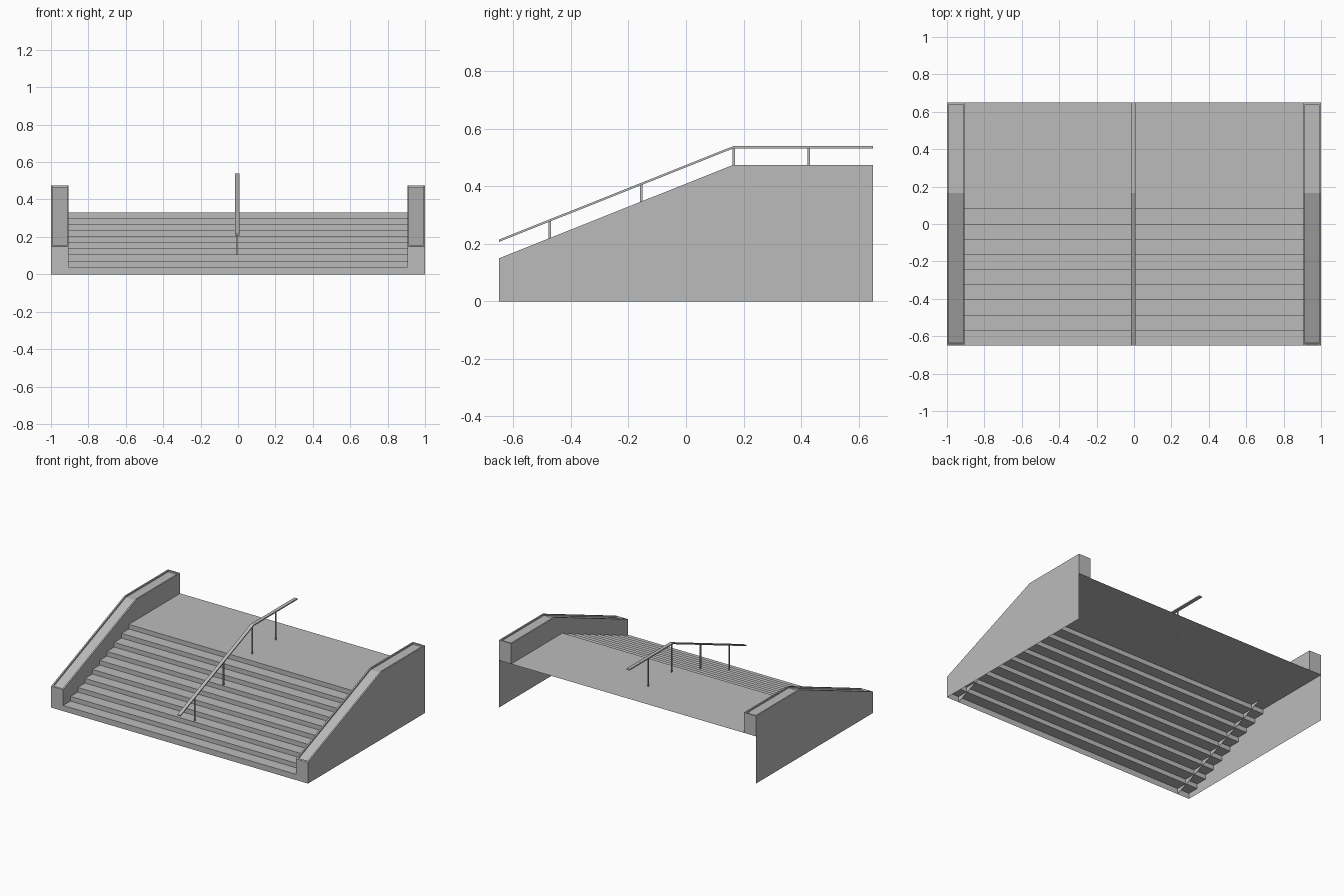
import bpy, bmesh

cube = bpy.data.objects.get("Cube")
if cube:
    bpy.data.objects.remove(cube, do_unlink=True)

# Single concrete grey
grey = bpy.data.materials.new("concrete_grey")
grey.use_nodes = True
colour = (0.5, 0.5, 0.5, 1)
grey.diffuse_color = colour
grey.node_tree.nodes["Principled BSDF"].inputs["Base Color"].default_value = colour

FRONT, BACK, CREST = -0.65, 0.65, 0.165
STEPS, RUN, FIRST, RISE = 10, 0.081, 0.04, 0.0324
DECK = FIRST + RISE * (STEPS - 1)
WALL_LOW, WALL_TOP, WALL_IN = 0.15, 0.475, 0.905
RAIL_X, RAIL_GAP, RAIL_THICK = -0.004, 0.057, 0.008


def finish(name, bm):
    mesh = bpy.data.meshes.new(name)
    bm.to_mesh(mesh)
    bm.free()
    mesh.materials.append(grey)
    obj = bpy.data.objects.new(name, mesh)
    bpy.context.collection.objects.link(obj)
    return obj


def add_face(bm, points):
    return bm.faces.new([bm.verts.new(p) for p in points])


def sheet(bm, path, x0, x1):
    """Sweep a (y, z) path sideways into a strip of quads."""
    return [add_face(bm, [(x0, *a), (x1, *a), (x1, *b), (x0, *b)])
            for a, b in zip(path, path[1:])]


def wall_height(y):
    t = min(1, (y - FRONT) / (CREST - FRONT))
    return WALL_LOW + (WALL_TOP - WALL_LOW) * t


def tread_height(y):
    return FIRST + RISE * min(STEPS - 1, int((y - FRONT) / RUN))


# Stairs and upper landing, one open folded sheet
path = [(FRONT, 0)]
for i in range(STEPS):
    y = FRONT + RUN * i
    z = FIRST + RISE * i
    path += [(y, z), (y + RUN if i < STEPS - 1 else BACK, z)]
bm = bmesh.new()
sheet(bm, path, -1, 1)
bmesh.ops.remove_doubles(bm, verts=bm.verts, dist=0.0001)
finish("stairs_and_landing", bm)

# Side walls: open underneath, with a recessed cap inside a narrow rim
bm = bmesh.new()
crown = [(FRONT, WALL_LOW), (CREST, WALL_TOP), (BACK, WALL_TOP)]
outer = [(FRONT, 0), (BACK, 0)] + crown[::-1]
inner = [(FRONT, 0), (CREST, DECK), (BACK, DECK)] + crown[::-1]
add_face(bm, [(1, *p) for p in outer])
add_face(bm, [(WALL_IN, *p) for p in inner[::-1]])
sheet(bm, [(FRONT, 0), crown[0]], WALL_IN, 1)
sheet(bm, [crown[2], (BACK, DECK)], WALL_IN, 1)
caps = sheet(bm, crown, WALL_IN, 1)
bmesh.ops.remove_doubles(bm, verts=bm.verts, dist=0.0001)
bmesh.ops.inset_region(bm, faces=caps, thickness=0.01, use_even_offset=True)
bmesh.ops.inset_region(bm, faces=caps, thickness=0.0003, depth=-0.01,
                       use_even_offset=True)
walls = finish("side_walls", bm)
walls.modifiers.new("mirror", "MIRROR").use_axis = (True, False, False)

# Handrail: a flat bar following the wall tops
bm = bmesh.new()
low = [(y, wall_height(y) + RAIL_GAP) for y in (FRONT, CREST, BACK)]
high = [(y, z + RAIL_THICK) for y, z in low]
loop = low[::-1] + high
x0, x1 = RAIL_X - 0.012, RAIL_X + 0.012
sheet(bm, loop + loop[:1], x0, x1)
for x in (x0, x1):
    for i in range(2):
        add_face(bm, [(x, *p) for p in (low[i], low[i + 1], high[i + 1], high[i])])
bmesh.ops.remove_doubles(bm, verts=bm.verts, dist=0.0001)
bmesh.ops.recalc_face_normals(bm, faces=bm.faces)
finish("handrail", bm)

# Handrail posts
for n, y in enumerate((-0.474, -0.155, 0.166, 0.427), 1):
    base = tread_height(y) - 0.003
    top = wall_height(y) + RAIL_GAP + 0.002
    bm = bmesh.new()
    bmesh.ops.create_cube(bm, size=1)
    bmesh.ops.scale(bm, vec=(0.006, 0.009, top - base), verts=bm.verts)
    bmesh.ops.translate(bm, vec=(RAIL_X, y, (top + base) / 2), verts=bm.verts)
    finish(f"handrail_post_{n}", bm)
